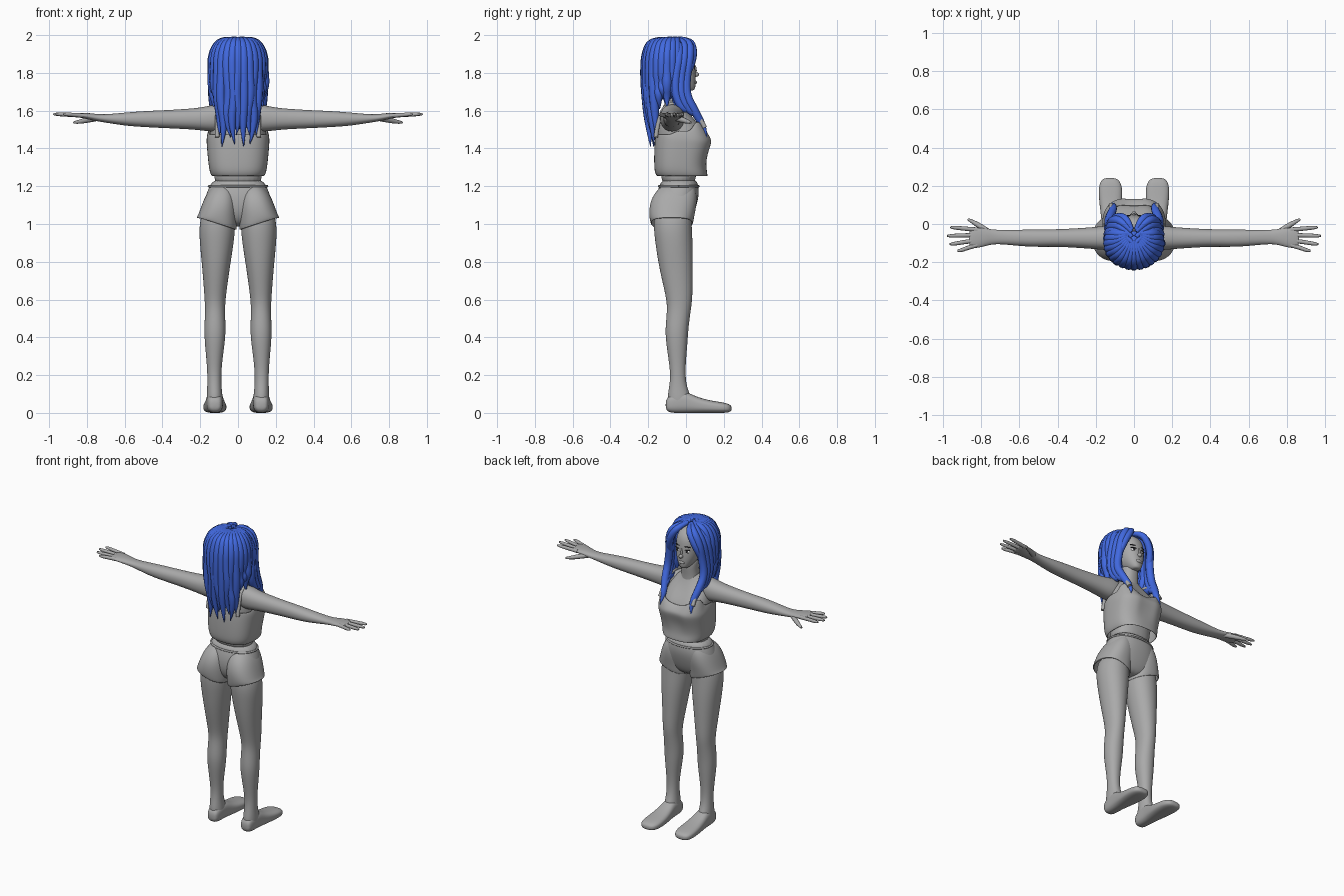
import bpy, bmesh, math, random
from mathutils import Vector
random.seed(4)


def material(name, rgb):
    m = bpy.data.materials.new(name)
    m.diffuse_color = (*rgb, 1)
    return m


GREY = material("body grey", (0.40, 0.40, 0.40))
BLUE = material("hair blue", (0.053, 0.141, 0.74))
WHITE = material("eye white", (0.8, 0.8, 0.8))
DARK = material("eye dark", (0.02, 0.02, 0.025))


def loft(name, axis, rings, mat=GREY, n=24, power=2.3, caps=True, mirror=False,
         warp=None, solid=0):
    """Skin rings (t, a0, a1, b0, b1): t runs along axis, a and b are the extents across it."""
    bm = bmesh.new()
    loops = []
    for t, a0, a1, b0, b1 in rings:
        loop = []
        for i in range(n):
            w = 2 * math.pi * (i + 0.5) / n
            c, s = math.cos(w), math.sin(w)
            a = (a0 + a1) / 2 + (a1 - a0) / 2 * math.copysign(abs(c) ** (2 / power), c)
            b = (b0 + b1) / 2 + (b1 - b0) / 2 * math.copysign(abs(s) ** (2 / power), s)
            p = Vector({'X': (t, a, b), 'Y': (a, t, b), 'Z': (a, b, t)}[axis])
            loop.append(bm.verts.new(warp(p) if warp else p))
        loops.append(loop)
    for lo, hi in zip(loops, loops[1:]):
        for i in range(n):
            j = (i + 1) % n
            bm.faces.new((lo[i], lo[j], hi[j], hi[i]))
    if caps:
        bm.faces.new(loops[0])
        bm.faces.new(loops[-1])
    bmesh.ops.recalc_face_normals(bm, faces=bm.faces)
    for f in bm.faces:
        f.smooth = True
    me = bpy.data.meshes.new(name)
    bm.to_mesh(me)
    bm.free()
    me.materials.append(mat)
    ob = bpy.data.objects.new(name, me)
    bpy.context.collection.objects.link(ob)
    if solid:
        ob.modifiers.new("thickness", 'SOLIDIFY').thickness = solid
    if mirror:
        ob.modifiers.new("mirror", 'MIRROR')
    sub = ob.modifiers.new("smooth", 'SUBSURF')
    sub.levels = sub.render_levels = 2
    return ob


def ellipsoid(name, loc, scale, mat, rot=(0, 0, 0)):
    bpy.ops.mesh.primitive_uv_sphere_add(segments=24, ring_count=14, location=loc, rotation=rot)
    ob = bpy.context.object
    ob.name, ob.scale = name, scale
    ob.data.materials.append(mat)
    bpy.ops.object.shade_smooth()


def tubes(name, paths, mat):
    """Tapered tubes; each path is a list of (x, y, z, radius)."""
    cu = bpy.data.curves.new(name, 'CURVE')
    cu.dimensions, cu.bevel_depth, cu.bevel_resolution = '3D', 1, 3
    cu.use_fill_caps = True
    for path in paths:
        sp = cu.splines.new('NURBS')
        sp.points.add(len(path) - 1)
        for pt, (x, y, z, r) in zip(sp.points, path):
            pt.co, pt.radius = (x, y, z, 1), r
        sp.order_u, sp.use_endpoint_u, sp.resolution_u = 3, True, 6
    cu.materials.append(mat)
    ob = bpy.data.objects.new(name, cu)
    bpy.context.collection.objects.link(ob)


def both(paths):
    return paths + [[(-x, y, z, r) for x, y, z, r in p] for p in paths]


def sym(rows):
    return [(z, -w, w, y0, y1) for z, w, y0, y1 in rows]


# Legs and feet
loft("leg", 'Z', [(1.1, .02, .18, -.16, .03), (1.0, .012, .208, -.175, .03), (.9, .022, .203, -.163, .036),
                  (.8, .038, .193, -.148, .037), (.7, .053, .184, -.127, .036), (.6, .066, .177, -.103, .034),
                  (.54, .069, .174, -.1, .025), (.45, .065, .179, -.11, .013), (.38, .068, .177, -.107, .009),
                  (.28, .083, .167, -.092, 0), (.2, .089, .162, -.082, -.004), (.13, .087, .163, -.09, .006),
                  (.08, .08, .167, -.1, .03), (.02, .08, .165, -.09, .02)], mirror=True, power=2.1)
loft("foot", 'Y', [(-.108, .1, .145, .025, .06), (-.095, .085, .16, .002, .09), (-.05, .079, .166, -.001, .11),
                   (0, .077, .169, -.001, .115), (.05, .07, .174, -.001, .087), (.12, .061, .183, -.001, .067),
                   (.19, .06, .186, -.001, .057), (.228, .075, .175, .002, .048), (.242, .1, .15, .012, .034)],
     mirror=True, power=2.7)


# Shorts: pelvis plus two flared legs with slanted hems
def hem(p):
    if p.z < 1.0:
        p.z += .02 + .33 * (p.x - .11)
    return p


loft("shorts_pelvis", 'Z', sym([(1.245, .125, -.125, .055), (1.2, .153, -.143, .067), (1.15, .172, -.158, .07),
                                (1.08, .19, -.16, .052), (1.02, .16, -.14, .03), (.985, .06, -.1, 0)]))
loft("shorts_leg", 'Z', [(1.2, .03, .135, -.13, .045), (1.16, .01, .168, -.172, .058), (1.1, .003, .193, -.195, .057),
                         (1.04, .003, .214, -.196, .044), (.98, .006, .221, -.188, .038)],
     mirror=True, caps=False, warp=hem, solid=.008)
tubes("shorts_waistband", [[(.155 * math.cos(w), -.038 + .106 * math.sin(w), 1.2, .006)
                            for w in [k * math.pi / 16 for k in range(33)]]], GREY)


# Torso, neck and shirt
def bust(p):
    if p.y > .05 and p.z > 1.36:
        p.y -= .022 * math.exp(-(p.x / .03) ** 2)
    return p


def neckline(p):
    if p.z > 1.5:
        if p.y < -.08:
            p.z = 1.475
        elif p.y < .04:
            p.z = 1.495
        else:
            p.z = 1.485 + .06 * min(1, abs(p.x) / .12) ** 2
    elif p.z > 1.46:
        p.z = 1.455
    return bust(p)


loft("torso", 'Z', sym([(1.2, .13, -.13, .05), (1.26, .123, -.13, .052), (1.35, .135, -.15, .07),
                        (1.43, .15, -.156, .12), (1.49, .152, -.156, .105), (1.55, .142, -.15, .055),
                        (1.6, .115, -.135, .012), (1.635, .075, -.115, -.005), (1.66, .045, -.1, -.01)]), warp=bust)
loft("neck", 'Z', sym([(1.55, .07, -.12, .01), (1.63, .056, -.1, .0), (1.69, .05, -.095, .008), (1.76, .05, -.1, .01)]))
loft("shirt", 'Z', sym([(1.253, .14, -.155, .115), (1.275, .15, -.166, .112), (1.31, .156, -.169, .107),
                        (1.37, .162, -.169, .12), (1.43, .167, -.167, .142), (1.48, .167, -.164, .139),
                        (1.53, .16, -.162, .105)]), n=32, power=2.7, caps=False, warp=neckline, solid=.006)
tubes("shirt_straps", both([[(.12, .10, 1.51, .013), (.12, .07, 1.57, .011), (.115, 0, 1.63, .01),
                             (.11, -.07, 1.645, .01), (.11, -.14, 1.6, .01), (.11, -.16, 1.46, .012)]]), GREY)

# Arms, palms and fingers
loft("arm", 'X', [(.07, -.14, -.01, 1.49, 1.645), (.15, -.137, -.008, 1.488, 1.627), (.22, -.13, -.018, 1.5, 1.612),
                  (.4, -.118, -.028, 1.508, 1.602), (.5, -.121, -.028, 1.513, 1.598), (.6, -.116, -.03, 1.52, 1.59),
                  (.72, -.102, -.032, 1.54, 1.578), (.77, -.113, -.024, 1.548, 1.586), (.82, -.127, -.017, 1.56, 1.589),
                  (.85, -.125, -.022, 1.565, 1.588), (.865, -.11, -.04, 1.57, 1.585)], mirror=True, power=2.2)
fingers = []
for y, tx, ty in [(-.03, .962, -.018), (-.058, .978, -.062), (-.085, .965, -.105), (-.11, .925, -.14)]:
    fingers.append([(.82, y, 1.574, .012), ((.82 + tx) / 2, (y + ty) / 2, 1.578, .011),
                    (tx - .015, ty, 1.581, .010), (tx, ty, 1.582, .005)])
fingers.append([(.75, -.05, 1.56, .016), (.8, -.015, 1.55, .015), (.845, .012, 1.54, .011), (.87, .025, 1.537, .006)])
tubes("fingers", both(fingers), GREY)

# Head and face
loft("head", 'Z', sym([(1.705, .02, -.01, .04), (1.718, .037, -.05, .05), (1.76, .063, -.12, .053),
                       (1.8, .077, -.16, .052), (1.85, .084, -.18, .048), (1.9, .08, -.18, .042),
                       (1.94, .06, -.15, .015), (1.96, .02, -.1, -.03)]))
ellipsoid("nose", (0, .052, 1.792), (.013, .017, .013), GREY)
ellipsoid("nose_bridge", (0, .046, 1.812), (.008, .011, .03), GREY)
ellipsoid("lips", (0, .046, 1.75), (.022, .012, .011), GREY)
for s in (1, -1):
    tilt = (0, 0, -s * .3)
    ellipsoid("eye", (s * .034, .037, 1.825), (.018, .007, .010), WHITE, tilt)
    ellipsoid("iris", (s * .034, .040, 1.826), (.009, .006, .009), DARK, tilt)
    ellipsoid("eyelash", (s * .035, .038, 1.836), (.020, .008, .003), DARK, tilt)
    ellipsoid("eyebrow", (s * .036, .036, 1.856), (.022, .006, .003), DARK, tilt)

# Hair: cap, back curtain, back strands, parted front locks
ellipsoid("hair_cap", (0, -.11, 1.85), (.135, .115, .138), BLUE)
loft("hair_curtain", 'Z', sym([(1.86, .12, -.21, -.09), (1.72, .125, -.212, -.1), (1.6, .115, -.2, -.15),
                               (1.5, .085, -.185, -.16)]), BLUE)
strands = []
for i in range(19):
    a = math.radians(-115 + 230 * i / 18)
    s, c = math.sin(a), math.cos(a)
    tip = (1.405 if abs(a) < 1.0 else 1.6) + .05 * (i % 2) + random.uniform(0, .02)
    wig = random.uniform(-.015, .015)
    z = [1.8 + (tip - 1.8) * f for f in (.35, .7, 1)]
    strands.append([(.03 * s, -.06 - .03 * c, 1.975, .015), (.09 * s, -.09 - .09 * c, 1.975, .024),
                    (.135 * s, -.1 - .113 * c, 1.9, .027), (.135 * s, -.1 - .118 * c, 1.8, .027),
                    (.132 * s + wig, -.1 - .113 * c, z[0], .026), (.13 * s - wig, -.1 - .1 * c, z[1], .022),
                    (.12 * s + wig, -.1 - .09 * c, z[2], .002)])
locks = [[(.012, -.03, 1.98, .012), (.035, .025, 1.97, .02), (.075, .04, 1.915, .022), (.105, .028, 1.85, .022),
          (.115, .0, 1.78, .018), (.12, -.01, 1.72, .003)]]
for k, tip in enumerate((1.46, 1.53, 1.58)):
    dx, dy = .008 * k, -.028 * k
    locks.append([(.012, -.04 + dy, 1.982, .012), (.065, .02 + dy, 1.97, .022), (.112 + dx, .02 + dy, 1.89, .025),
                  (.12 + dx, .0 + dy, 1.78, .025), (.135, .0 + dy, 1.68, .024), (.125, .045 + dy, 1.6, .024),
                  (.10 + dx, .095 + dy, tip + .05, .018), (.115 + dx, .11 + dy, tip, .002)])
tubes("hair_strands", strands + both(locks), BLUE)
